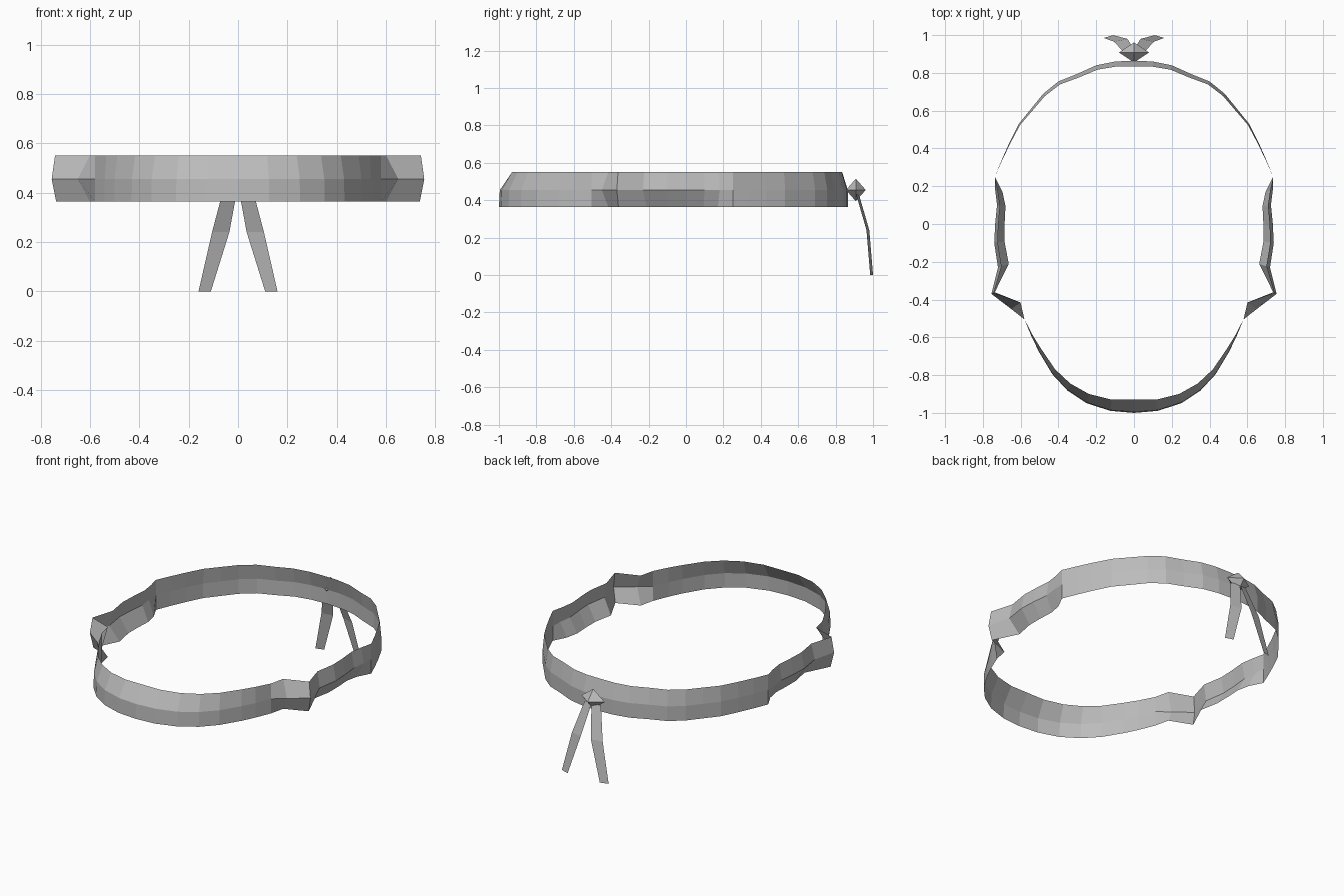
import bpy
from mathutils import Vector

cube = bpy.data.objects.get("Cube")
if cube:
    bpy.data.objects.remove(cube)

grey = bpy.data.materials.new("cloth_grey")
grey.use_nodes = True
colour = (0.5, 0.5, 0.5, 1)
grey.diffuse_color = colour
grey.node_tree.nodes["Principled BSDF"].inputs["Base Color"].default_value = colour


def make_part(name, verts, faces, mirrored=False):
    mesh = bpy.data.meshes.new(name)
    mesh.from_pydata(verts, [], faces)
    mesh.materials.append(grey)
    part = bpy.data.objects.new(name, mesh)
    bpy.context.collection.objects.link(part)
    if mirrored:
        mirror = part.modifiers.new("mirror_left_right", 'MIRROR')
        mirror.use_axis[0] = True
        mirror.merge_threshold = 0.001
    return part


def sheet(name, columns, mirrored=True):
    """Skin a strip of quads through equally long columns of points."""
    rows = len(columns[0])
    verts = [point for column in columns for point in column]
    faces = []
    for c in range(len(columns) - 1):
        for r in range(rows - 1):
            a = c * rows + r
            faces.append((a, a + rows, a + rows + 1, a + 1))
    return make_part(name, verts, faces, mirrored)


BOTTOM, MIDDLE, TOP = 0.365, 0.455, 0.55


def band_column(point, top_inset, bottom_inset):
    """Three stacked points, with the hems pulled towards the centre."""
    middle = Vector((*point, 0))
    inward = -middle.normalized()
    levels = ((bottom_inset, BOTTOM), (0, MIDDLE), (top_inset, TOP))
    return [middle + inward * inset + Vector((0, 0, z)) for inset, z in levels]


def blend(start, end, t):
    return start + (end - start) * t


def section(outline, top, bottom):
    """Columns along an outline, with the hem insets blended end to end."""
    last = len(outline) - 1
    return [band_column(p, blend(*top, i / last), blend(*bottom, i / last))
            for i, p in enumerate(outline)]


# Half outline of the band, from the centre of the brow to the centre of the back
brow = [(0, -0.995), (0.125, -0.985), (0.25, -0.945), (0.35, -0.88),
        (0.43, -0.795), (0.5, -0.68), (0.54, -0.6), (0.58, -0.505)]
fold = [(0.65, -0.45), (0.755, -0.37)]
temple = [(0.72, -0.23), (0.74, -0.1), (0.735, 0), (0.725, 0.1), (0.735, 0.18)]
back = [(0.737, 0.25), (0.7, 0.34), (0.66, 0.43), (0.61, 0.53), (0.545, 0.61),
        (0.48, 0.69), (0.4, 0.755), (0.3, 0.795), (0.2, 0.84), (0.1, 0.86), (0, 0.865)]

columns = section(brow, (0.065, 0), (-0.005, 0))
columns += section(fold, (0.06, 0.015), (0.06, 0.02))
columns += section(temple, (0.02, 0.015), (0.06, 0.04))
columns += section(back, (0, 0.03), (0, 0))
sheet("headband", columns)

# Knot: a faceted diamond behind the band
half_size = Vector((0.08, 0.053, 0.06))
centre = Vector((0, 0.908, MIDDLE))
corners = []
for axis in range(3):
    for side in (-1, 1):
        offset = Vector()
        offset[axis] = side * half_size[axis]
        corners.append(centre + offset)
knot_faces = [(x, y, z) for x in (0, 1) for y in (2, 3) for z in (4, 5)]
make_part("knot", corners, knot_faces)

# Two hanging tails: inner x, outer x, y and z at each bend
bends = [(0, 0.055, 0.925, 0.43), (0.035, 0.105, 0.98, 0.24), (0.11, 0.16, 1, 0)]
for name, side in (("left_tail", 1), ("right_tail", -1)):
    tail = [[(side * inner, y, z), (side * outer, y - 0.015, z)]
            for inner, outer, y, z in bends]
    sheet(name, tail, mirrored=False)
